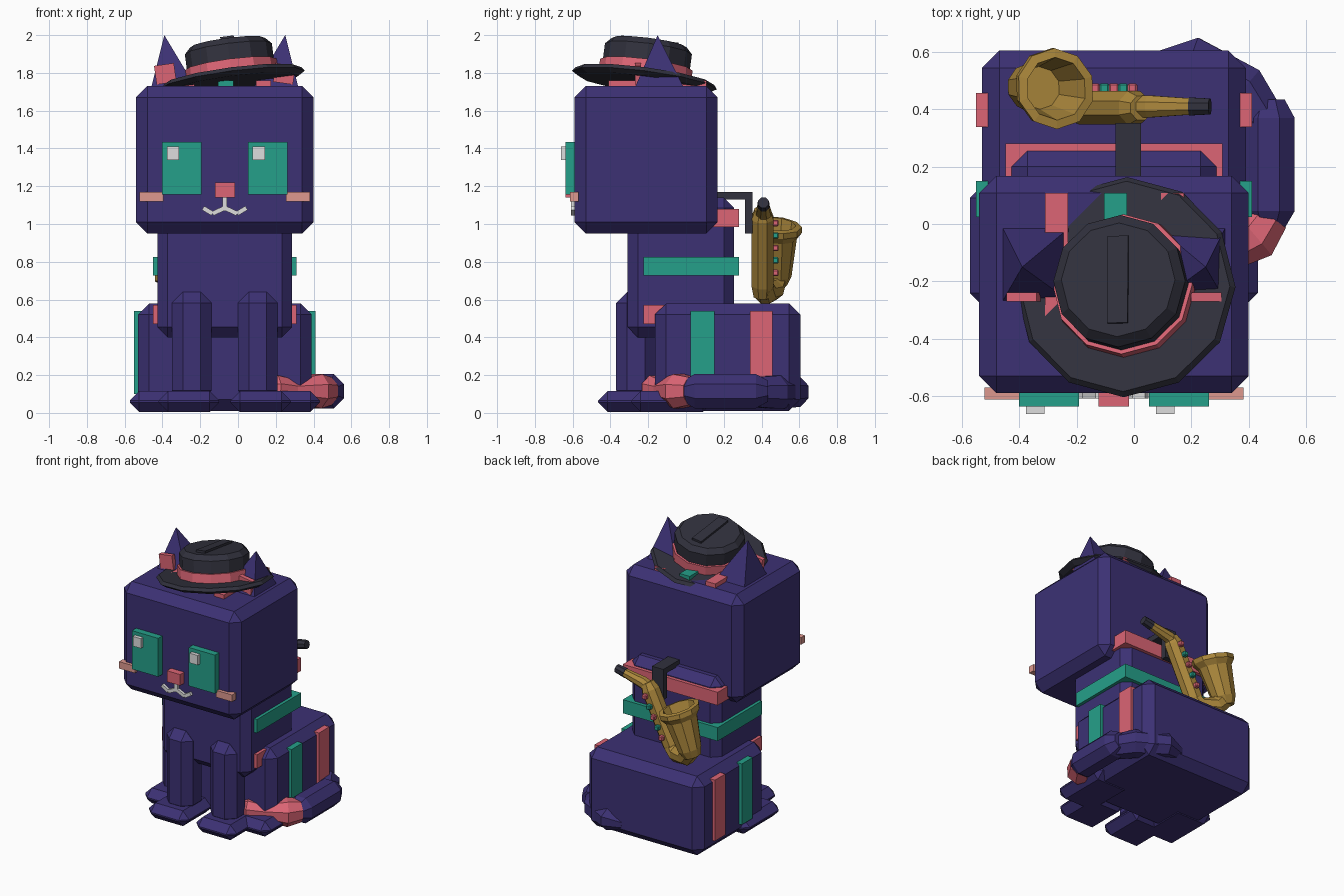
import bpy, bmesh, math
from mathutils import Vector, Matrix

if "Cube" in bpy.data.objects:
    bpy.data.objects.remove(bpy.data.objects["Cube"])


def material(name, r, g, b):
    lin = [((c / 255 + 0.055) / 1.055) ** 2.4 for c in (r, g, b)]
    m = bpy.data.materials.new(name)
    m.diffuse_color = (*lin, 1)
    m.use_nodes = True
    m.node_tree.nodes["Principled BSDF"].inputs["Base Color"].default_value = m.diffuse_color
    return m


FUR = material("indigo fur", 60, 49, 116)
TEAL = material("teal", 37, 160, 138)
ROSE = material("rose", 220, 101, 117)
PINK = material("pale pink", 222, 152, 143)
WHITE = material("white", 222, 222, 222)
BLACK = material("charcoal", 49, 49, 61)
GOLD = material("brass", 172, 136, 60)


def finish(name, bm, mat):
    bmesh.ops.recalc_face_normals(bm, faces=bm.faces)
    me = bpy.data.meshes.new(name)
    bm.to_mesh(me)
    bm.free()
    me.materials.append(mat)
    ob = bpy.data.objects.new(name, me)
    bpy.context.collection.objects.link(ob)
    return ob


def box(name, x, y, z, mat, bevel=0.0, matrix=None):
    """Box from (min, max) ranges with optional single-cut bevel."""
    bm = bmesh.new()
    bmesh.ops.create_cube(bm, size=1)
    for v in bm.verts:
        v.co = Vector([(a + b) / 2 + c * (b - a) for (a, b), c in zip((x, y, z), v.co)])
    if bevel:
        bmesh.ops.bevel(bm, geom=bm.edges[:], offset=bevel, segments=1,
                        affect='EDGES', profile=0.5)
    if matrix:
        bm.transform(matrix)
    return finish(name, bm, mat)


def loft(name, path, mat, sides=8, turn=0.5, axis=None):
    """Skin of rings (x, y, z, radius) along a path, capped at both ends."""
    bm = bmesh.new()
    pts = [Vector(p[:3]) for p in path]
    rings = []
    for i, p in enumerate(path):
        t = Vector(axis) if axis else pts[min(i + 1, len(pts) - 1)] - pts[max(i - 1, 0)]
        t.normalize()
        ref = Vector((0, 1, 0)) if abs(t.y) < 0.9 else Vector((0, 0, 1))
        u = t.cross(ref).normalized()
        w = t.cross(u)
        rings.append([bm.verts.new(pts[i] + p[3] * (u * math.cos(a) + w * math.sin(a)))
                      for a in (math.tau * (k + turn) / sides for k in range(sides))])
    for r, s in zip(rings, rings[1:]):
        for k in range(sides):
            bm.faces.new((r[k], r[k - 1], s[k - 1], s[k]))
    bm.faces.new(rings[0])
    bm.faces.new(rings[-1][::-1])
    return finish(name, bm, mat)


MID = -0.07  # the cat's own symmetry plane


def span(side, a, b):
    """x range at distances a..b from the symmetry plane on one side."""
    return tuple(sorted((MID + side * a, MID + side * b)))


# Main body masses
box("head", (-0.54, 0.40), (-0.59, 0.168), (0.95, 1.73), FUR, 0.06)
box("torso", (-0.427, 0.287), (-0.31, 0.255), (0.40, 1.14), FUR, 0.055)
box("haunches", (-0.53, 0.39), (-0.165, 0.605), (0.01, 0.58), FUR, 0.06)

# Bands round the torso (front part is buried in the torso)
for name, z, mat in (("lower", (0.47, 0.57), ROSE), ("middle", (0.727, 0.825), TEAL),
                     ("upper", (0.985, 1.08), ROSE)):
    box(name + "_torso_band", (-0.449, 0.309), (-0.225, 0.28), z, mat)

# Stripes on top of the head
for x, mat in ((-0.27, ROSE), (-0.065, TEAL), (0.135, ROSE)):
    box("head_stripe", (x - 0.04, x + 0.04), (-0.41, 0.108), (1.70, 1.76), mat)

for side, label in ((-1, "left"), (1, "right")):
    # Legs and paws
    box(label + "_front_leg", span(side, 0.07, 0.28), (-0.37, -0.16), (0.06, 0.64), FUR, 0.058)
    box(label + "_front_paw", span(side, 0.03, 0.35), (-0.465, -0.10), (0.005, 0.115), FUR, 0.05)
    box(label + "_back_paw", span(side, 0.18, 0.503), (-0.29, 0.14), (0.005, 0.115), FUR, 0.05)
    # Haunch stripes
    box(label + "_teal_stripe", span(side, 0.44, 0.481), (0.025, 0.15), (0.10, 0.54), TEAL)
    box(label + "_rose_stripe", span(side, 0.44, 0.481), (0.338, 0.457), (0.10, 0.54), ROSE)
    # Face
    ex = span(side, 0.122, 0.332)
    box(label + "_eye", ex, (-0.637, -0.57), (1.157, 1.435), TEAL)
    box(label + "_eye_glint", (ex[0] + 0.025, ex[0] + 0.09), (-0.663, -0.62), (1.34, 1.41), WHITE)
    box(label + "_cheek", span(side, 0.325, 0.452), (-0.613, -0.57), (1.12, 1.17), PINK)
    mouth = [(MID + side * x, -0.597, z) for x, z in ((0.0, 1.085), (0.065, 1.055), (0.115, 1.085))]
    for a, b in zip(mouth, mouth[1:]):
        loft(label + "_mouth_line", [(*a, 0.017), (*b, 0.017)], WHITE, 4)
    # Ears: skewed pyramids with a rose plate in front
    bm = bmesh.new()
    base = [bm.verts.new((MID + side * x, y, 1.70)) for x, y in
            ((0.14, -0.28), (0.395, -0.28), (0.395, 0.0), (0.14, 0.0))]
    tip = bm.verts.new((MID + side * 0.32, -0.15, 2.0))
    bm.faces.new(base)
    for k in range(4):
        bm.faces.new((base[k - 1], base[k], tip))
    finish(label + "_ear", bm, FUR)
    pivot = Matrix.Translation((MID + side * 0.315, -0.255, 1.795))
    box(label + "_inner_ear", (-0.053, 0.053), (-0.016, 0.016), (-0.05, 0.05), ROSE,
        matrix=pivot @ Matrix.Rotation(side * 0.14, 4, 'Y'))

box("nose", (-0.123, -0.017), (-0.637, -0.57), (1.14, 1.22), ROSE)
box("mouth_stem", (MID - 0.013, MID + 0.013), (-0.61, -0.58), (1.07, 1.15), WHITE)

# Tail curling round the right side, with a rose tip
loft("tail_base", [(0.10, 0.56, 0.10, 0.05), (0.20, 0.575, 0.11, 0.085),
                   (0.38, 0.47, 0.11, 0.095), (0.45, 0.36, 0.11, 0.085)], FUR)
loft("tail_side", [(0.47, 0.435, 0.115, 0.06), (0.47, 0.37, 0.115, 0.098),
                   (0.47, 0.045, 0.115, 0.098), (0.47, -0.015, 0.115, 0.06)], FUR)
loft("tail_tip", [(0.47, 0.03, 0.115, 0.08), (0.42, -0.04, 0.115, 0.098),
                  (0.29, -0.125, 0.12, 0.06), (0.20, -0.165, 0.125, 0.08),
                  (0.12, -0.19, 0.125, 0.03)], ROSE)

# Tilted hat: stacked rings along its own axis
HAT = Vector((-0.03, -0.22, 1.765))
UP = Vector((-0.13, 0.13, 1)).normalized()


def hat_part(name, profile, mat):
    loft(name, [(*(HAT + UP * t), r) for t, r in profile], mat, 12, 0, UP)


hat_part("hat_brim", ((-0.025, 0.35), (-0.003, 0.387), (0.018, 0.37)), BLACK)
hat_part("hat_band", ((0.01, 0.25), (0.08, 0.246)), ROSE)
hat_part("hat_crown", ((0.0, 0.232), (0.165, 0.232), (0.198, 0.20)), BLACK)
box("hat_crease", (-0.036, 0.036), (-0.153, 0.153), (0.18, 0.213), BLACK,
    matrix=Matrix.Translation(HAT) @ Vector((0, 0, 1)).rotation_difference(UP).to_matrix().to_4x4())

# Strap hooking the horn onto the back
box("strap_top", (-0.065, 0.025), (0.08, 0.352), (1.13, 1.17), BLACK)
box("strap_drop", (-0.065, 0.025), (0.312, 0.352), (0.95, 1.15), BLACK)

# Brass horn: tube, neck, bow and flared bell
loft("horn_tube", [(-0.20, 0.405, 0.62, 0.05), (-0.17, 0.405, 0.68, 0.063),
                   (0.0, 0.405, 1.03, 0.063), (0.025, 0.405, 1.075, 0.045)], GOLD)
loft("horn_neck", [(-0.01, 0.41, 1.03, 0.042), (0.05, 0.41, 1.065, 0.042),
                   (0.21, 0.41, 1.10, 0.03)], GOLD)
loft("horn_mouthpiece", [(0.195, 0.41, 1.098, 0.034), (0.265, 0.41, 1.113, 0.03)], BLACK)
loft("horn_bow", [(-0.17, 0.41, 0.67, 0.055), (-0.22, 0.42, 0.635, 0.062),
                  (-0.32, 0.455, 0.655, 0.066), (-0.375, 0.475, 0.73, 0.066)], GOLD)
loft("horn_bell", [(-0.385, 0.475, 0.68, 0.06), (-0.365, 0.477, 0.73, 0.082),
                   (-0.295, 0.475, 0.93, 0.112), (-0.283, 0.474, 0.965, 0.14),
                   (-0.273, 0.472, 0.995, 0.142), (-0.271, 0.472, 1.0, 0.11),
                   (-0.33, 0.475, 0.83, 0.075)], GOLD, 10, axis=(0.33, 0.1, 1))

# Keys along the tube
for k in range(5):
    x, z = -0.005 - 0.033 * k, 1.005 - 0.066 * k
    box("horn_key", (x - 0.017, x + 0.017), (0.45, 0.491), (z - 0.017, z + 0.017),
        TEAL if k % 2 else ROSE, 0.006)
